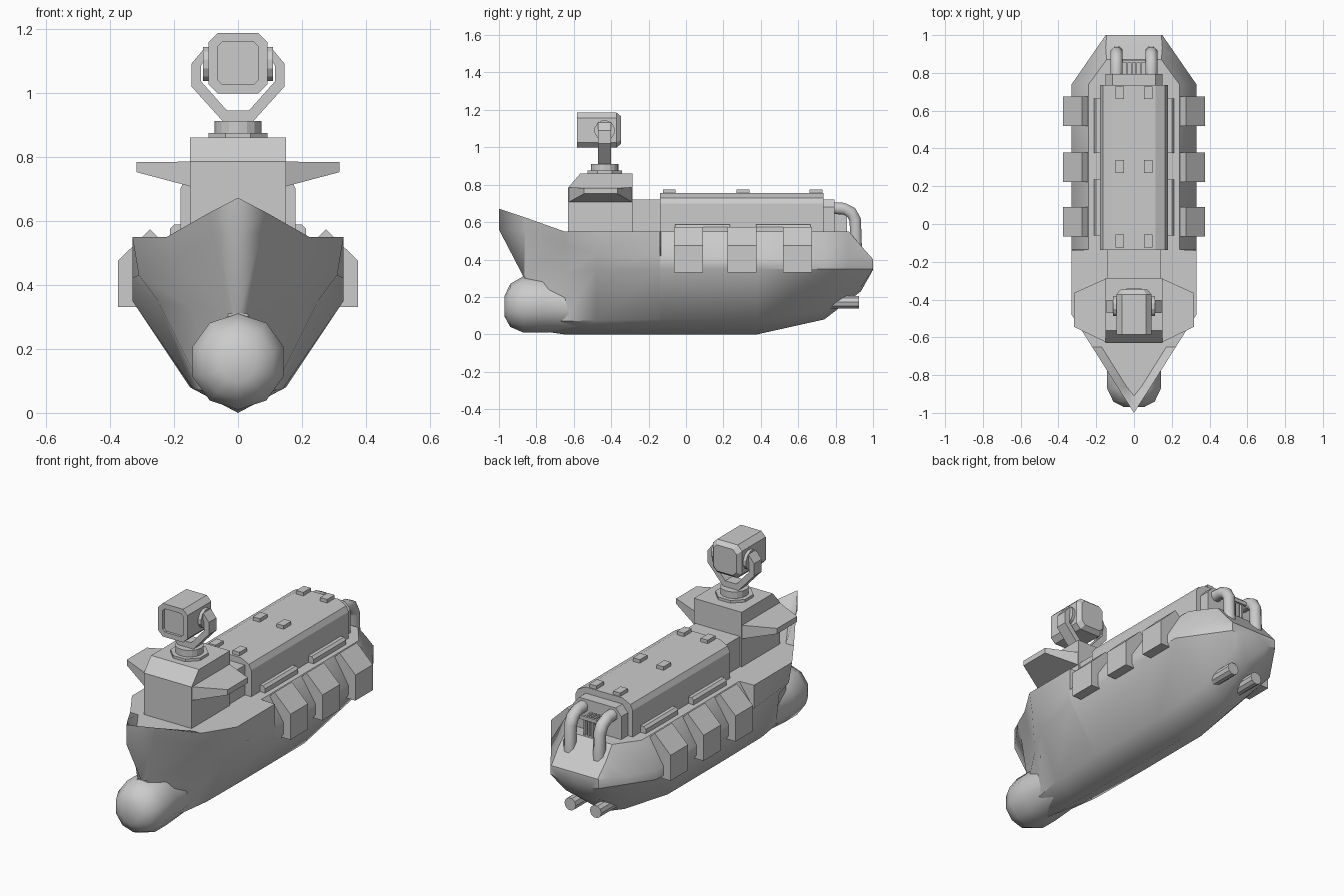
import bpy, bmesh
from math import cos, sin, pi, radians

if "Cube" in bpy.data.objects:
    bpy.data.objects.remove(bpy.data.objects["Cube"])


def finish(name, bm, mirror=False, angle=30):
    bmesh.ops.remove_doubles(bm, verts=bm.verts, dist=0.0005)
    bmesh.ops.recalc_face_normals(bm, faces=bm.faces)
    me = bpy.data.meshes.new(name)
    bm.to_mesh(me)
    bm.free()
    ob = bpy.data.objects.new(name, me)
    bpy.context.collection.objects.link(ob)
    if mirror:
        ob.modifiers.new("Mirror", "MIRROR")
    bpy.ops.object.select_all(action="DESELECT")
    ob.select_set(True)
    bpy.context.view_layer.objects.active = ob
    bpy.ops.object.shade_smooth_by_angle(angle=radians(angle))
    return ob


def loft(name, rings, closed=True, caps=(True, True), mirror=False, angle=30):
    """Skin a list of equal-length point rings."""
    bm = bmesh.new()
    rows = [[bm.verts.new(p) for p in r] for r in rings]
    n = len(rows[0])
    for a, b in zip(rows, rows[1:]):
        for i in range(n if closed else n - 1):
            j = (i + 1) % n
            bm.faces.new((a[i], a[j], b[j], b[i]))
    for row, cap in ((rows[0], caps[0]), (rows[-1], caps[1])):
        if cap:
            bm.faces.new(row)
    return finish(name, bm, mirror, angle)


def prism(name, profile, axis, a, b, mirror=False):
    """Extrude a 2D profile along x (profile y,z), y (x,z) or z (x,y)."""
    def place(p, t):
        return {"x": (t, *p), "y": (p[0], t, p[1]), "z": (*p, t)}[axis]
    return loft(name, [[place(p, t) for p in profile] for t in (a, b)], mirror=mirror, angle=20)


def box(name, x0, x1, y0, y1, z0, z1, mirror=False):
    return prism(name, [(x0, y0), (x1, y0), (x1, y1), (x0, y1)], "z", z0, z1, mirror)


def circle(cu, cv, r, n, phase=0.0):
    return [(cu + r * cos(2 * pi * (i + phase) / n), cv + r * sin(2 * pi * (i + phase) / n))
            for i in range(n)]


def both(profile):
    """Complete a right-half profile across x = 0."""
    return profile + [(-x, z) for x, z in reversed(profile)]


# Hull: stations of keel z, bilge, side, knuckle and deck edge (x, z)
stations = [
    (-.86, .03, .06, .10, .03, .31, .075, .56, .09, .625),
    (-.65, .00, .11, .07, .15, .33, .20, .48, .222, .55),
    (-.48, .00, .14, .075, .25, .35, .31, .43, .33, .55),
    (-.14, .00, .15, .08, .33, .35, .33, .42, .33, .55),
    (-.135, .00, .15, .08, .33, .35, .33, .42, .24, .55),
    (.38, .00, .15, .08, .33, .35, .33, .41, .24, .55),
    (.74, .08, .13, .13, .33, .35, .33, .40, .24, .55),
    (.87, .18, .11, .22, .24, .35, .24, .40, .145, .55),
    (.935, .23, .10, .25, .195, .35, .195, .40, .15, .475),
    (1.0, .345, .10, .345, .15, .35, .15, .40, .145, .402),
]
rings = [[(0, -.86, .03), (0, -.86, .15), (0, -.87, .31), (0, -1, .56), (0, -1, .672),
          (0, -.91, .55), (0, -.91, .55)]]
for y, k, bx, bz, lx, lz, sx, sz, tx, tz in stations:
    d = min(tz, .55)
    rings.append([(0, y, k), (bx, y, bz), (lx, y, lz), (sx, y, sz), (tx, y, tz),
                  (tx - .05, y, d), (0, y, d)])
loft("hull", rings, closed=False, caps=(False, True), mirror=True, angle=35)

# Bulbous bow fairing back into the hull
loft("bow_bulb", [[(x, y, z) for x, z in circle(0, cz, r, 10, .5)] for y, r, cz in
                  ((-.97, .055, .15), (-.94, .115, .155), (-.87, .15, .16),
                   (-.76, .15, .16), (-.3, .10, .13))], angle=40)

# Fender pads on both sides
pad = [(.25, .33), (.375, .33), (.375, .475), (.275, .573), (.24, .54)]
for i, y in enumerate((-.065, .222, .518)):
    prism(f"fender_pad_{i + 1}", pad, "y", y, y + .156, mirror=True)

# Cargo housing, its end blocks, side rails and roof pads
prism("cargo_housing", both([(.18, .54), (.18, .70), (.165, .73), (.115, .755)]), "y", -.138, .735)
box("front_housing_block", -.14, .14, -.29, -.13, .54, .72)
prism("rear_housing_block", both([(.15, .54), (.15, .68), (.115, .72)]), "y", .73, .795)
for i, (y0, y1) in enumerate(((-.06, .235), (.375, .665))):
    prism(f"side_rail_{i + 1}", [(.17, .54), (.213, .54), (.213, .575), (.2, .588), (.17, .588)],
          "y", y0, y1, mirror=True)
for i, y in enumerate((-.09, .305, .695)):
    box(f"roof_pad_{i + 1}", .053, .097, y - .034, y + .034, .75, .775, mirror=True)

# Bent stern pipes: swept eight-sided section
path = [(.78, .675, 1.57), (.845, .672, 1.45), (.885, .65, .9), (.905, .61, .3), (.91, .44, .0)]
loft("stern_pipe", [[(.092 + u, y + v * cos(t), z + v * sin(t)) for u, v in circle(0, 0, .034, 8, .5)]
                    for y, z, t in path], mirror=True, angle=50)

# Vent between the pipes
for i in range(4):
    x = -.036 + i * .024
    box(f"vent_bar_{i + 1}", x - .005, x + .005, .79, .86, .54, .655)
box("vent_top_bar", -.06, .06, .855, .868, .64, .66)

# Exhaust tubes under the stern
prism("exhaust_tube", [(x, z) for x, z in circle(.08, .172, .036, 10)], "y", .70, .925, mirror=True)

# Bridge with sloped brow and wings
prism("bridge", [(-.63, .54), (-.285, .54), (-.285, .86), (-.565, .86), (-.63, .785)],
      "x", -.15, .15)
loft("bridge_wing", [
    [(.14, -.63, .705), (.14, -.285, .705), (.14, -.285, .785), (.14, -.63, .785)],
    [(.317, -.545, .752), (.317, -.365, .752), (.317, -.365, .783), (.317, -.545, .783)],
], mirror=True)

# Turret base
prism("turret_base", circle(0, -.435, .1, 8, .5), "z", .85, .875)
prism("turret_collar", circle(0, -.435, .073, 16), "z", .87, .912)

# Yoke arms and pivots
prism("yoke", [(0, .905), (.042, .905), (.146, 1.02), (.146, 1.09), (.11, 1.133), (.098, 1.12),
               (.115, 1.085), (.115, 1.035), (.035, .945), (0, .945)],
      "y", -.47, -.402, mirror=True)
prism("yoke_pivot", circle(-.435, 1.09, .055, 12, .5), "x", .08, .11, mirror=True)


# Lamp head: chamfered box with a shallow recessed front
def octo(y, w, c):
    h, zc = w + .002, 1.092
    pts = [(w - c, -h), (w, -h + c), (w, h - c), (w - c, h),
           (c - w, h), (-w, h - c), (-w, c - h), (c - w, -h)]
    return [(x, y, zc + z) for x, z in pts]


loft("lamp_head", [octo(-.57, .064, .014), octo(-.584, .064, .014), octo(-.584, .092, .028),
                   octo(-.372, .092, .028), octo(-.348, .072, .022)], angle=25)
